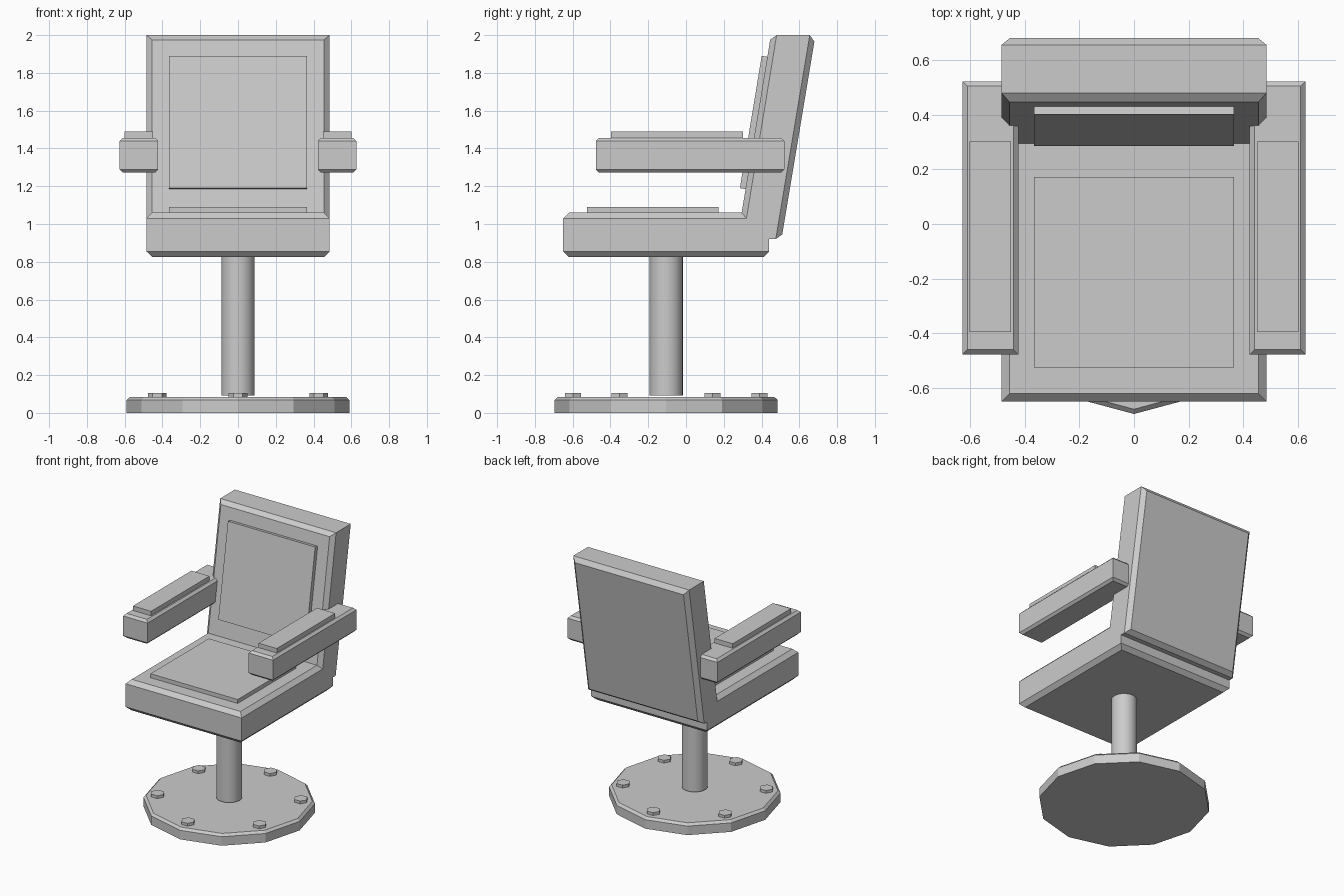
import bpy, bmesh
from math import pi, atan2
from mathutils import Matrix, Vector

if "Cube" in bpy.data.objects:
    bpy.data.objects.remove(bpy.data.objects["Cube"])

POST_Y = -0.105
LEAN = atan2(0.16, 0.97)


def finish(bm, name):
    bmesh.ops.recalc_face_normals(bm, faces=bm.faces)
    mesh = bpy.data.meshes.new(name)
    bm.to_mesh(mesh)
    bm.free()
    obj = bpy.data.objects.new(name, mesh)
    bpy.context.collection.objects.link(obj)
    return obj


def raise_faces(bm, faces, amount):
    """Raise a face region with a 45 degree chamfer around its border."""
    bmesh.ops.inset_region(bm, faces=faces, thickness=amount, depth=amount,
                           use_boundary=True, use_even_offset=True)


def box(name, lo, hi, chamfer=0.0, tilt=0.0):
    lo, hi = Vector(lo), Vector(hi)
    bm = bmesh.new()
    mat = (Matrix.Translation((lo + hi) / 2) @ Matrix.Rotation(tilt, 4, 'X')
           @ Matrix.Diagonal((hi - lo).to_4d()))
    mat[3][3] = 1.0
    bmesh.ops.create_cube(bm, size=1, matrix=mat)
    if chamfer:
        bm.normal_update()
        for sign in (1, -1):
            raise_faces(bm, [f for f in bm.faces if f.normal.z * sign > 0.99], chamfer)
    return finish(bm, name)


def cylinder(name, x, y, z0, z1, radius, sides, spin=0.0, chamfer=0.0):
    bm = bmesh.new()
    bmesh.ops.create_cone(bm, cap_ends=True, segments=sides, radius1=radius,
                          radius2=radius, depth=z1 - z0,
                          matrix=Matrix.Translation((x, y, (z0 + z1) / 2))
                          @ Matrix.Rotation(spin, 4, 'Z'))
    if chamfer:
        bm.normal_update()
        raise_faces(bm, [f for f in bm.faces if f.normal.z > 0.99], chamfer)
    return finish(bm, name)


# Seat and leaning backrest: one L-shaped side profile with raised cushion faces
profile = [(-0.65, 0.855), (-0.65, 1.03), (0.32, 1.03), (0.48, 2.0),
           (0.655, 2.0), (0.475, 0.92), (0.44, 0.92), (0.44, 0.855)]
bm = bmesh.new()
left = [bm.verts.new((-0.485, y, z)) for y, z in profile]
right = [bm.verts.new((0.485, y, z)) for y, z in profile]
bm.faces.new(left)
bm.faces.new(right)
n = len(profile)
strips = [bm.faces.new((left[i], left[(i + 1) % n], right[(i + 1) % n], right[i]))
          for i in range(n)]
bmesh.ops.recalc_face_normals(bm, faces=bm.faces)
for region in ([strips[1], strips[2]], [strips[4]], [strips[7]]):
    raise_faces(bm, region, 0.03)
finish(bm, "seat_and_backrest")

# Thin pads on the seat and backrest
box("seat_pad", (-0.365, -0.525, 1.04), (0.365, 0.172, 1.09))
box("backrest_pad", (-0.365, 0.3425, 1.18), (0.365, 0.4025, 1.89), tilt=-LEAN)

# Armrests with pads
for side, s in (("left", -1), ("right", 1)):
    def span(a, b):
        return sorted((s * a, s * b))
    x0, x1 = span(0.423, 0.627)
    box(side + "_armrest", (x0, -0.477, 1.289), (x1, 0.521, 1.439), chamfer=0.017)
    x0, x1 = span(0.45, 0.602)
    box(side + "_armrest_pad", (x0, -0.396, 1.43), (x1, 0.302, 1.49))

# Pedestal post
post = cylinder("post", 0, POST_Y, 0.093, 0.84, 0.088, 32)
bpy.context.view_layer.objects.active = post
post.select_set(True)
bpy.ops.object.shade_smooth_by_angle()

# Twelve-sided floor plate with hexagonal bolts
cylinder("base_plate", 0, POST_Y, 0, 0.068, 0.59, 12, chamfer=0.017)
for i in range(6):
    p = Matrix.Rotation(i * pi / 3, 3, 'Z') @ Vector((0, -0.493, 0))
    cylinder(f"bolt_{i + 1}", p.x, p.y + POST_Y, 0.08, 0.106, 0.049, 6, spin=pi / 2)
